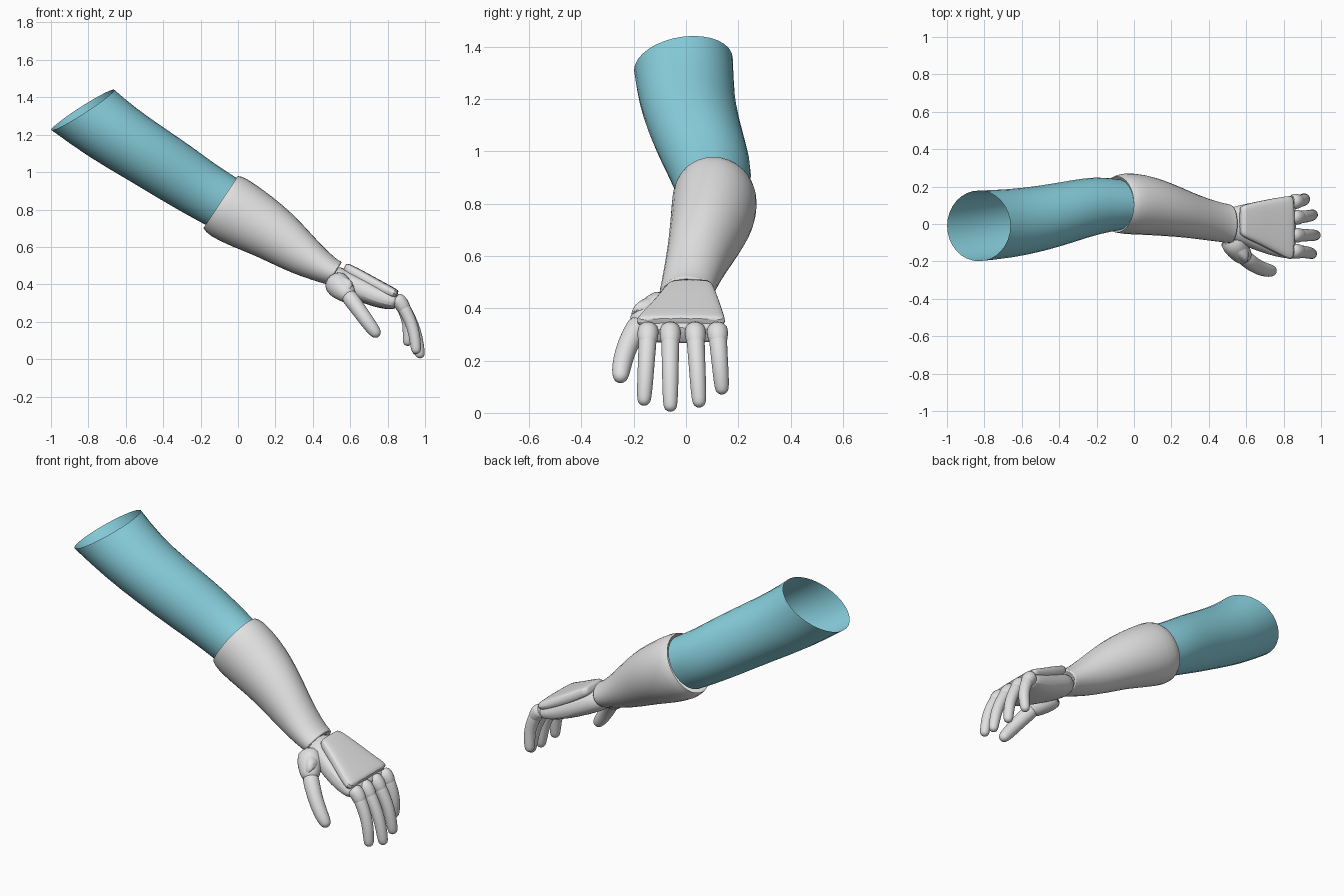
import bpy, bmesh, math
from mathutils import Vector

if "Cube" in bpy.data.objects:
    bpy.data.objects.remove(bpy.data.objects["Cube"])

SIDES = 16


def material(name, rgb):
    m = bpy.data.materials.new(name)
    m.diffuse_color = (*rgb, 1)
    m.use_nodes = True
    m.node_tree.nodes["Principled BSDF"].inputs["Base Color"].default_value = m.diffuse_color
    return m


SLEEVE = material("sleeve blue", (0.25, 0.64, 0.74))
GREY = material("light grey", (0.75, 0.75, 0.75))


def loft(name, rings, mat, cap_start=False, cap_end=False, sharp=35):
    """Skin a list of point rings into one smooth surface."""
    bm = bmesh.new()
    loops = [[bm.verts.new(p) for p in ring] for ring in rings]
    n = len(rings[0])
    for a, b in zip(loops, loops[1:]):
        for i in range(n):
            j = (i + 1) % n
            bm.faces.new((a[i], a[j], b[j], b[i]))
    if cap_start:
        bm.faces.new(loops[0][::-1])
    if cap_end:
        bm.faces.new(loops[-1])
    bmesh.ops.recalc_face_normals(bm, faces=bm.faces)
    mesh = bpy.data.meshes.new(name)
    bm.to_mesh(mesh)
    bm.free()
    mesh.materials.append(mat)
    ob = bpy.data.objects.new(name, mesh)
    bpy.context.collection.objects.link(ob)
    sub = ob.modifiers.new("smooth", "SUBSURF")
    sub.levels = sub.render_levels = 1
    bpy.ops.object.select_all(action="DESELECT")
    ob.select_set(True)
    bpy.context.view_layer.objects.active = ob
    bpy.ops.object.shade_smooth_by_angle(angle=math.radians(sharp))
    return ob


def section(tx, tz, bx, bz, y1, y0, power=2.0, tilt=0.0):
    """Slanted oval from its top point, bottom point and y range."""
    mid = Vector(((tx + bx) / 2, (y0 + y1) / 2, (tz + bz) / 2))
    u = Vector(((tx - bx) / 2, 0, (tz - bz) / 2)) * 1.02
    v = Vector((0, (y1 - y0) / 2, (y1 - y0) / 2 * tilt)) * 1.02
    ring = []
    for i in range(SIDES):
        a = 2 * math.pi * i / SIDES
        c, s = math.cos(a), math.sin(a)
        ring.append(mid + u * math.copysign(abs(c) ** (2 / power), c)
                    + v * math.copysign(abs(s) ** (2 / power), s))
    return ring


def tube(name, pts, radii):
    """Round limb along a path with a domed far end."""
    pts = [Vector(p) for p in pts]
    end = (pts[-1] - pts[-2]).normalized()
    tip, r = pts[-1], radii[-1]
    radii = list(radii)
    for deg in (35, 62, 82):
        pts.append(tip + end * r * math.sin(math.radians(deg)))
        radii.append(r * math.cos(math.radians(deg)))
    rings = []
    for i, (p, rad) in enumerate(zip(pts, radii)):
        t = (pts[min(i + 1, len(pts) - 1)] - pts[max(i - 1, 0)]).normalized()
        side = (Vector((0, 1, 0)) - t * t.y).normalized()
        up = side.cross(t)
        rings.append([p + (side * math.cos(2 * math.pi * k / SIDES)
                           + up * math.sin(2 * math.pi * k / SIDES)) * rad * 1.02
                      for k in range(SIDES)])
    return loft(name, rings, GREY, True, True, 60)


# Open upper sleeve
loft("upper_sleeve", [
    section(-.66, 1.44, -1.0, 1.225, .18, -.20, tilt=.12),
    section(-.55, 1.345, -.80, 1.08, .185, -.185),
    section(-.40, 1.24, -.60, .965, .205, -.15),
    section(-.25, 1.14, -.42, .855, .235, -.10),
    section(-.12, 1.04, -.28, .775, .255, -.055),
    section(0, .965, -.17, .715, .24, -.035)], SLEEVE)

# Forearm shell with a rolled wrist edge
loft("forearm", [
    section(0, .98, -.185, .70, .255, -.045),
    section(.035, .975, -.16, .66, .275, -.055),
    section(.13, .91, -.03, .60, .268, -.058),
    section(.24, .825, .10, .55, .23, -.065),
    section(.34, .73, .22, .49, .18, -.073),
    section(.44, .615, .34, .44, .135, -.088),
    section(.53, .53, .455, .405, .108, -.10),
    section(.553, .523, .48, .398, .105, -.103),
    section(.556, .512, .49, .405, .095, -.093),
    section(.53, .50, .47, .41, .08, -.08)], GREY, cap_end=True)

# Palm
loft("palm", [
    section(.51, .505, .45, .41, .08, -.08),
    section(.58, .482, .53, .36, .098, -.10, 2.4),
    section(.68, .43, .64, .31, .12, -.145, 2.8),
    section(.78, .385, .74, .275, .14, -.175, 3),
    section(.85, .35, .81, .265, .148, -.185, 3),
    section(.875, .325, .845, .268, .145, -.18, 3)], GREY, True, True)

# Raised plate on the back of the hand
loft("back_plate", [
    section(.575, .505, .565, .485, .085, -.05, 4),
    section(.585, .518, .56, .465, .10, -.065, 4),
    section(.70, .455, .675, .395, .125, -.115, 4),
    section(.80, .40, .775, .345, .143, -.17, 4),
    section(.85, .374, .828, .325, .15, -.192, 4),
    section(.862, .362, .845, .328, .145, -.185, 4)], GREY, True, True)

# Fingers: (name, knuckle y, tip y, tip x, tip z), each with a wider knuckle
for name, ky, ty, tx, tz in (("index", -.145, -.16, .952, .055),
                             ("middle", -.06, -.06, .972, .032),
                             ("ring", .035, .05, .957, .048),
                             ("little", .12, .137, .908, .098)):
    base = Vector((.865, ky, .31))
    tip = Vector((tx, ty, tz))
    path = []
    for t in (0, .2, .45, .7, 1):
        p = base.lerp(tip, t)
        p.x += .022 * math.sin(math.pi * t)
        path.append(p)
    tube(name + "_finger", path, (.036, .034, .032, .031, .028))
    tube(name + "_knuckle", [base + Vector((-.03, 0, .015)), base,
                             base.lerp(path[1], .6)], (.04, .041, .038))

# Thumb and its padded base
tube("thumb_base", [(.515, -.06, .42), (.54, -.115, .39), (.575, -.16, .357)],
     (.068, .07, .056))
tube("thumb", [(.575, -.165, .36), (.62, -.205, .30), (.67, -.235, .23),
               (.71, -.247, .175), (.733, -.25, .145)],
     (.046, .042, .039, .037, .032))

# Curved guard over the thumb base
loft("thumb_guard", [
    section(.53, .455, .475, .385, -.06, -.135, 3),
    section(.565, .445, .495, .345, -.08, -.175, 3),
    section(.605, .425, .535, .325, -.11, -.207, 3),
    section(.622, .395, .565, .325, -.13, -.215, 3)], GREY, True, True)
